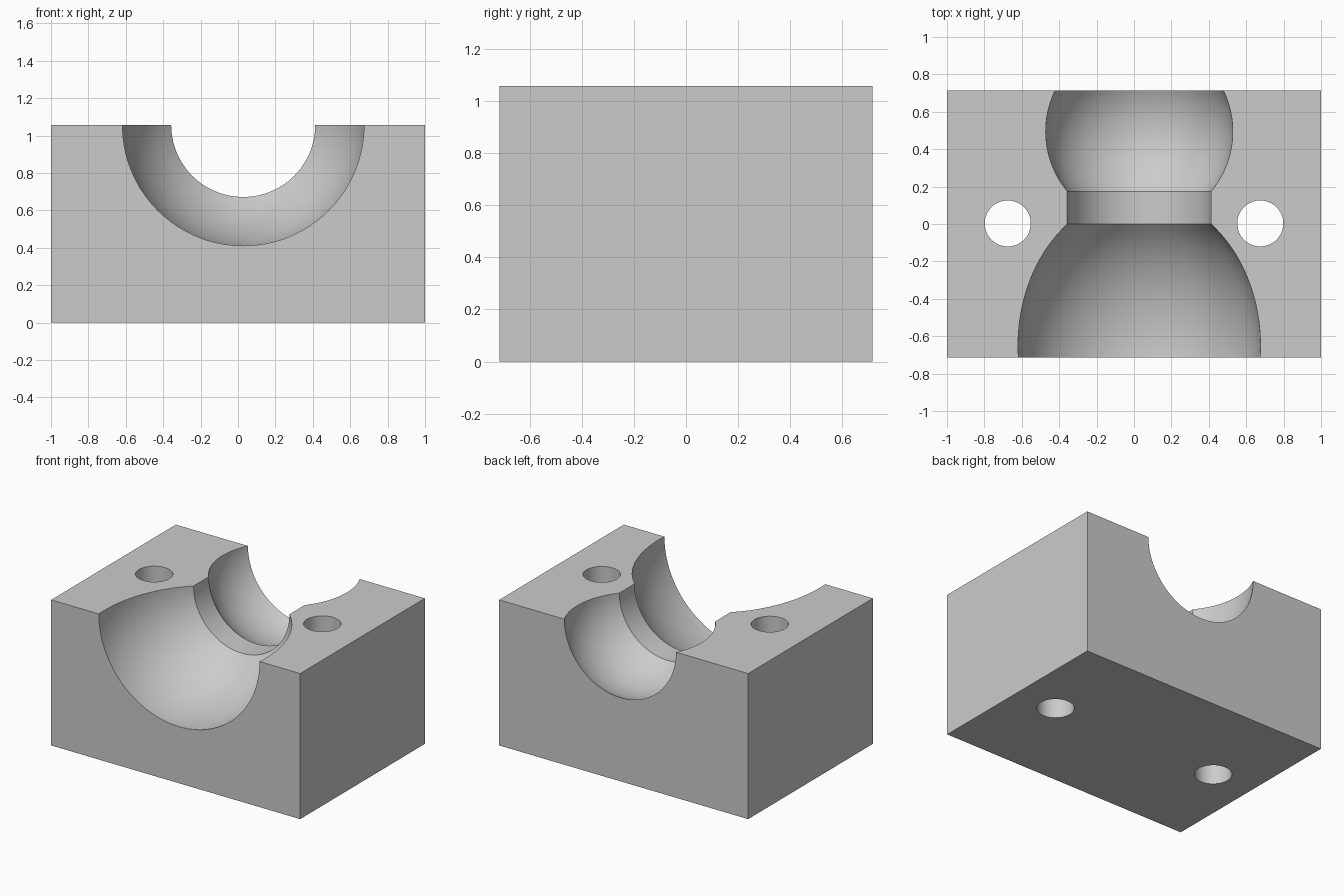
import bpy
import bmesh
from math import sqrt, radians, pi
from mathutils import Vector, Matrix

if "Cube" in bpy.data.objects:
    bpy.data.objects.remove(bpy.data.objects["Cube"], do_unlink=True)

WIDTH, DEPTH, HEIGHT = 2.0, 1.43, 1.057
AXIS_X = 0.028
NECK_RADIUS, NECK_FRONT, NECK_BACK = 0.385, 0.0, 0.175

grey = bpy.data.materials.new("plain grey")
grey.use_nodes = True
grey.diffuse_color = (0.6, 0.6, 0.6, 1)
grey.node_tree.nodes["Principled BSDF"].inputs["Base Color"].default_value = (0.6, 0.6, 0.6, 1)


def finish(bm, name):
    bmesh.ops.recalc_face_normals(bm, faces=bm.faces)
    mesh = bpy.data.meshes.new(name)
    bm.to_mesh(mesh)
    bm.free()
    mesh.materials.append(grey)
    obj = bpy.data.objects.new(name, mesh)
    bpy.context.collection.objects.link(obj)
    return obj


def bowl(start, end, centre, length, radius, steps):
    """Points (y, r) along an elliptical bowl wall."""
    ys = [start + (end - start) * i / steps for i in range(steps + 1)]
    return [(y, radius * sqrt(1 - ((y - centre) / length) ** 2)) for y in ys]


def lathe(profile, name, segments=128):
    """Closed solid turned about the horizontal cavity axis."""
    bm = bmesh.new()
    rings = []
    for y, r in profile:
        ring = bmesh.ops.create_circle(
            bm, segments=segments, radius=r,
            matrix=Matrix.Translation((AXIS_X, y, HEIGHT)) @ Matrix.Rotation(pi / 2, 4, 'X'))
        rings.append(ring["verts"])
    for a, b in zip(rings, rings[1:]):
        for i in range(segments):
            j = (i + 1) % segments
            bm.faces.new((a[i], a[j], b[j], b[i]))
    bm.faces.new(rings[0])
    bm.faces.new(rings[-1])
    return finish(bm, name)


def carve(target, cutter):
    mod = target.modifiers.new("carve", 'BOOLEAN')
    mod.operation = 'DIFFERENCE'
    mod.solver = 'EXACT'
    mod.object = cutter
    cutter.hide_render = True
    bpy.ops.object.modifier_apply(modifier=mod.name)
    bpy.data.objects.remove(cutter, do_unlink=True)


# Solid block
bm = bmesh.new()
bmesh.ops.create_cube(bm, size=1)
bmesh.ops.scale(bm, vec=Vector((WIDTH, DEPTH, HEIGHT)), verts=bm.verts)
bmesh.ops.translate(bm, vec=Vector((0, 0, HEIGHT / 2)), verts=bm.verts)
block = finish(bm, "clamp_block")
bpy.ops.object.select_all(action='DESELECT')
block.select_set(True)
bpy.context.view_layer.objects.active = block

# Large front bowl, cylindrical neck and small back bowl
profile = bowl(-0.8, NECK_FRONT, -0.65, 0.806, 0.648, 28)
profile[-1] = (NECK_FRONT, NECK_RADIUS)
back = bowl(NECK_BACK, 0.8, 0.495, 0.5, 0.5, 24)
back[0] = (NECK_BACK, NECK_RADIUS)
carve(block, lathe(profile + back, "cavity_cutter"))

# Vertical bolt holes
for side in (-1, 1):
    bm = bmesh.new()
    bmesh.ops.create_cone(
        bm, cap_ends=True, segments=64, radius1=0.123, radius2=0.123, depth=2 * HEIGHT,
        matrix=Matrix.Translation((side * 0.675, 0.003, HEIGHT / 2)))
    carve(block, finish(bm, "bolt_hole_cutter"))

bpy.ops.object.shade_smooth_by_angle(angle=radians(25))
